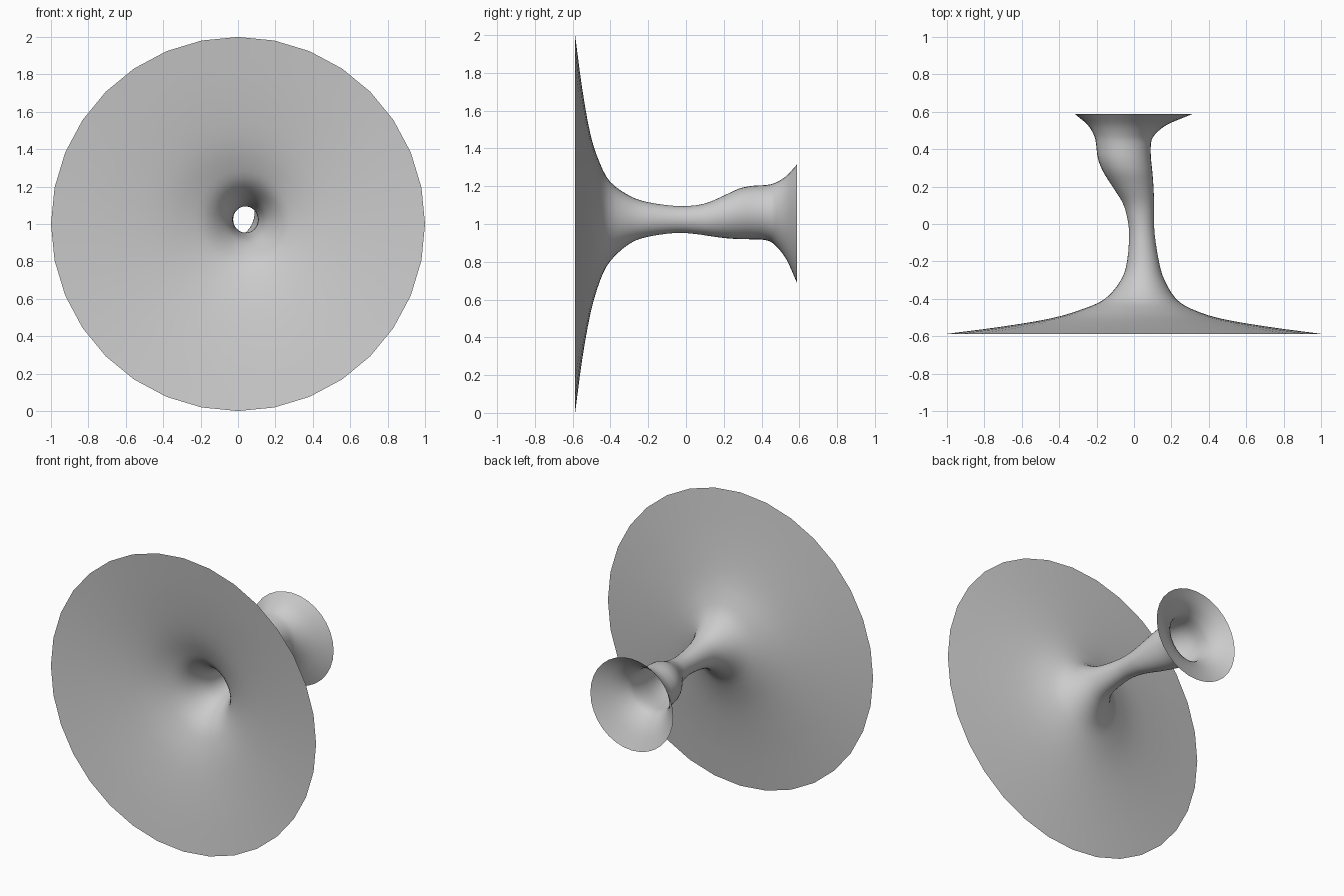
import bpy, bmesh, math

if "Cube" in bpy.data.objects:
    bpy.data.objects.remove(bpy.data.objects["Cube"])

SIDES = 32
STEPS = 3

# Flared tube sections: y, left x, right x, bottom z, top z
SECTIONS = [
    (-0.587, -1.000, 1.000, 0.000, 2.000),
    (-0.550, -0.715, 0.720, 0.280, 1.720),
    (-0.505, -0.445, 0.460, 0.530, 1.470),
    (-0.455, -0.275, 0.310, 0.700, 1.320),
    (-0.400, -0.155, 0.225, 0.805, 1.222),
    (-0.300, -0.070, 0.163, 0.895, 1.150),
    (-0.200, -0.037, 0.133, 0.933, 1.115),
    (-0.050, -0.026, 0.110, 0.953, 1.095),
    (0.050, -0.040, 0.107, 0.947, 1.099),
    (0.120, -0.064, 0.107, 0.937, 1.115),
    (0.200, -0.115, 0.104, 0.926, 1.150),
    (0.280, -0.165, 0.098, 0.920, 1.187),
    (0.350, -0.193, 0.091, 0.919, 1.202),
    (0.420, -0.202, 0.090, 0.915, 1.206),
    (0.470, -0.212, 0.105, 0.890, 1.217),
    (0.530, -0.248, 0.175, 0.815, 1.253),
    (0.587, -0.315, 0.310, 0.690, 1.315),
]


def blend(p0, p1, p2, p3, t):
    """Smooth curve through p1 and p2."""
    return 0.5 * (2 * p1 + (p2 - p0) * t + (2 * p0 - 5 * p1 + 4 * p2 - p3) * t * t
                  + (3 * p1 - p0 - 3 * p2 + p3) * t ** 3)


# Extend the ends in a straight line, then refine the sections
first = tuple(2 * a - b for a, b in zip(SECTIONS[0], SECTIONS[1]))
last = tuple(2 * a - b for a, b in zip(SECTIONS[-1], SECTIONS[-2]))
pts = [first] + SECTIONS + [last]
rings = []
for i in range(1, len(pts) - 2):
    for s in range(STEPS):
        rings.append([blend(*v, s / STEPS) for v in zip(*pts[i - 1:i + 3])])
rings.append(SECTIONS[-1])

# Loft the open-ended shell
bm = bmesh.new()
loops = []
for y, x0, x1, z0, z1 in rings:
    loop = []
    for k in range(SIDES):
        a = 2 * math.pi * k / SIDES
        loop.append(bm.verts.new(((x0 + x1) / 2 + (x1 - x0) / 2 * math.cos(a), y,
                                  (z0 + z1) / 2 + (z1 - z0) / 2 * math.sin(a))))
    loops.append(loop)
for a, b in zip(loops, loops[1:]):
    for k in range(SIDES):
        n = (k + 1) % SIDES
        bm.faces.new((a[k], b[k], b[n], a[n])).smooth = True
bm.normal_update()

# Face the shell outward
mid = loops[len(loops) // 2]
face = next(f for f in mid[0].link_faces)
if face.normal.x < 0:
    bmesh.ops.reverse_faces(bm, faces=bm.faces[:])

mesh = bpy.data.meshes.new("flared_tunnel")
bm.to_mesh(mesh)
bm.free()
tunnel = bpy.data.objects.new("flared_tunnel", mesh)
bpy.context.collection.objects.link(tunnel)
